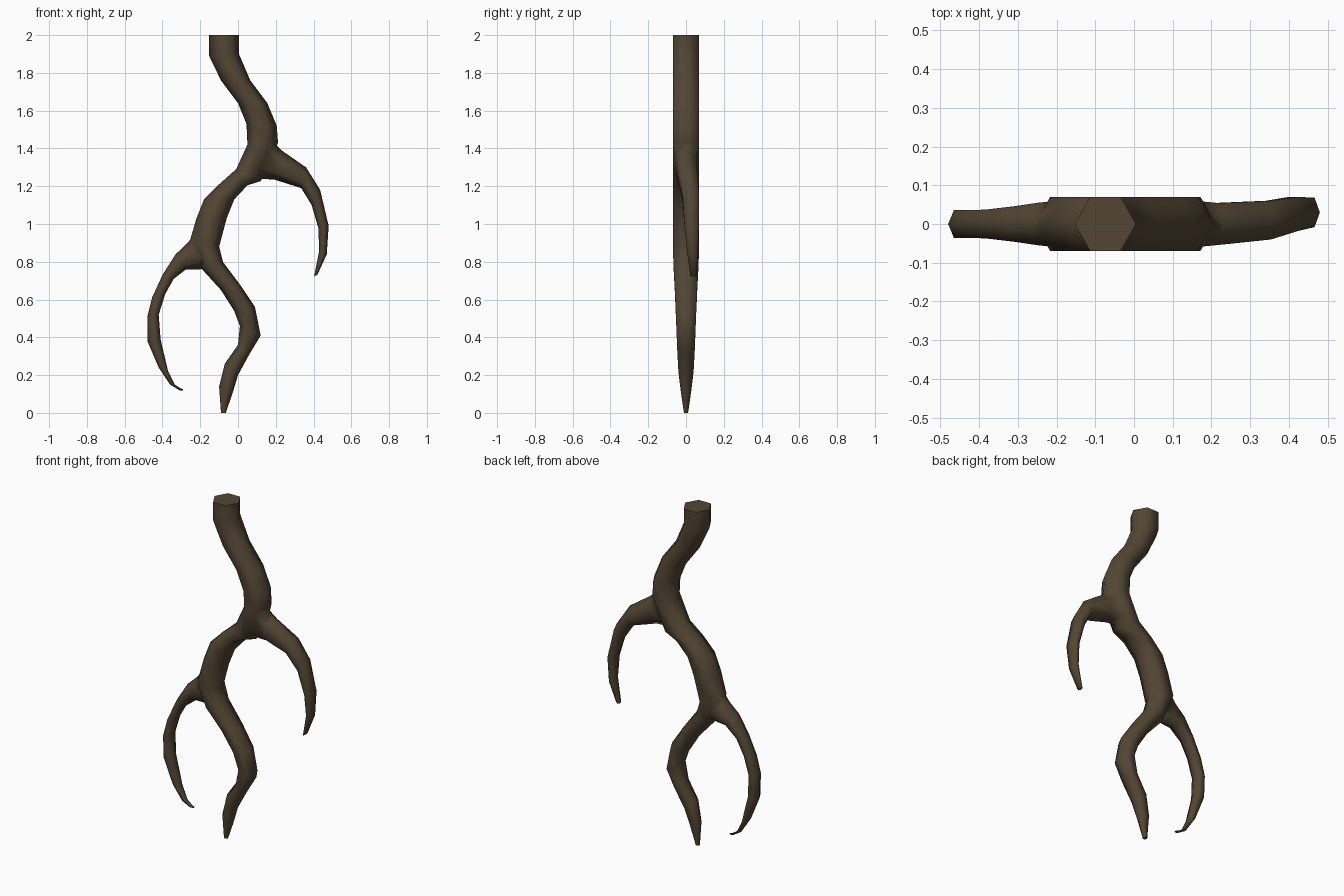
import bpy, bmesh, math

bark = bpy.data.materials.new("dark bark brown")
bark.diffuse_color = (0.085, 0.060, 0.034, 1)


def limb(name, rings, drift=None):
    """Six-sided tube. Each ring: side A (x, z), side B (x, z), half depth in y."""
    bm = bmesh.new()
    loops = []
    for i, (ax, az, bx, bz, h) in enumerate(rings):
        yc = drift[i] if drift else 0
        loop = []
        for t, s in ((0, 0), (.25, -1), (.75, -1), (1, 0), (.75, 1), (.25, 1)):
            loop.append(bm.verts.new((ax + (bx - ax) * t, yc + s * h, az + (bz - az) * t)))
        loops.append(loop)
    for a, b in zip(loops, loops[1:]):
        for k in range(6):
            bm.faces.new((a[k], a[(k + 1) % 6], b[(k + 1) % 6], b[k]))
    bm.faces.new(loops[0])
    bm.faces.new(loops[-1])
    bmesh.ops.recalc_face_normals(bm, faces=bm.faces)
    me = bpy.data.meshes.new(name)
    bm.to_mesh(me)
    bm.free()
    me.materials.append(bark)
    ob = bpy.data.objects.new(name, me)
    bpy.context.collection.objects.link(ob)
    return ob


# Winding main root, from the cut top to the tip
main = limb("main_root", [
    (-.153, 2.0, .005, 2.0, .07), (-.153, 1.89, .005, 1.90, .07),
    (-.09, 1.76, .065, 1.76, .07), (0, 1.64, .155, 1.64, .07),
    (.045, 1.53, .205, 1.52, .07), (.05, 1.42, .212, 1.43, .07),
    (-.01, 1.29, .12, 1.227, .07), (-.10, 1.21, .05, 1.205, .07),
    (-.18, 1.13, -.02, 1.13, .07), (-.22, 1.03, -.06, 1.03, .07),
    (-.255, .91, -.10, .88, .07), (-.19, .76, -.08, .80, .066),
    (-.09, .65, .01, .68, .06), (-.02, .54, .09, .56, .055),
    (.01, .46, .12, .41, .05), (0, .36, .06, .31, .046),
    (-.07, .26, 0, .20, .04), (-.10, .14, -.03, .10, .027),
    (-.09, 0, -.065, 0, .011)])

# Upper side root, curving down on the right and drifting backwards
right = limb("right_side_root", [
    (.16, 1.46, .06, 1.24, .062), (.23, 1.39, .19, 1.236, .054),
    (.36, 1.30, .335, 1.19, .05), (.435, 1.18, .39, 1.10, .044),
    (.48, .99, .425, .98, .038), (.47, .84, .43, .86, .028),
    (.42, .73, .403, .723, .016)],
    [0, 0, .01, .026, .03, .035, .04])

# Lower side root, curving down on the left
left = limb("left_side_root", [
    (-.20, .99, -.14, .78, .062), (-.262, .905, -.20, .76, .055),
    (-.33, .84, -.275, .76, .045), (-.40, .73, -.34, .71, .037),
    (-.455, .61, -.385, .63, .036), (-.48, .51, -.42, .52, .036),
    (-.48, .38, -.41, .39, .033), (-.42, .24, -.37, .22, .026),
    (-.36, .15, -.335, .15, .016), (-.31, .12, -.305, .13, .01),
    (-.29, .118, -.29, .126, .006)])

# Fuse the side roots into the main root
for ob in (main, right, left):
    ob.select_set(False)
bpy.context.view_layer.objects.active = main
main.select_set(True)
for side in (right, left):
    mod = main.modifiers.new("fuse", 'BOOLEAN')
    mod.operation = 'UNION'
    mod.solver = 'EXACT'
    mod.object = side
    bpy.ops.object.modifier_apply(modifier=mod.name)
    bpy.data.objects.remove(side, do_unlink=True)

# Smooth bark, crisp cut end
bpy.ops.object.shade_smooth_by_angle(angle=math.radians(72))
